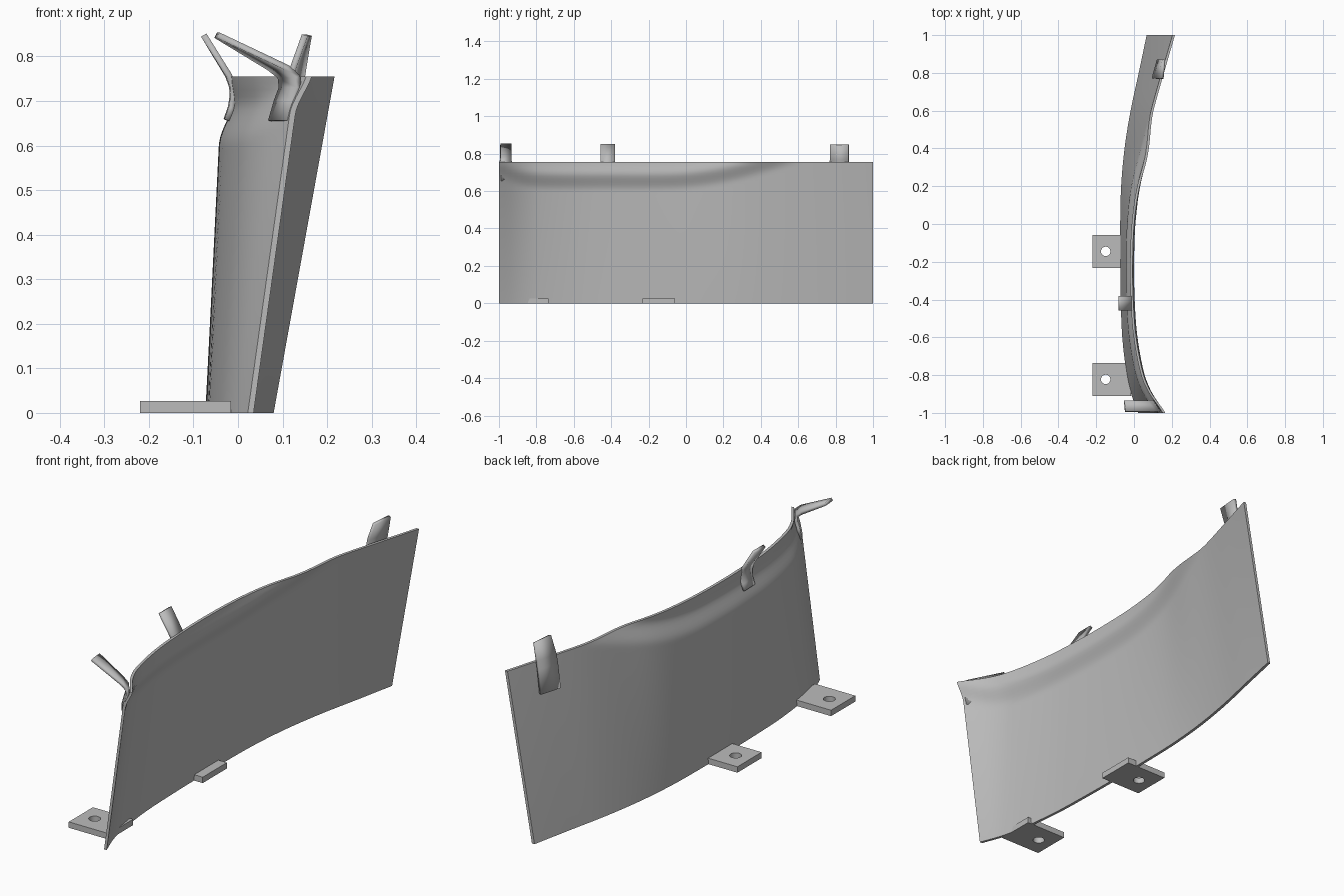
import bpy, bmesh, math

cube = bpy.data.objects.get("Cube")
if cube:
    bpy.data.objects.remove(cube)

grey = bpy.data.materials.new("plain grey")
grey.use_nodes = True
COLOUR = (0.5, 0.5, 0.5, 1)
grey.diffuse_color = COLOUR
grey.node_tree.nodes["Principled BSDF"].inputs["Base Color"].default_value = COLOUR

THICK = 0.013
HEIGHT = 0.755
# Wall stations along y: (y, foot x, lean, lip height)
STATIONS = [(-1, .022, .14, .72), (-.9, -.015, .105, .675), (-.8, -.038, .08, .657),
            (-.6, -.062, .06, .652), (-.4, -.07, .05, .652), (-.2, -.073, .05, .652),
            (0, -.073, .06, .658), (.2, -.068, .085, .685), (.4, -.05, .125, .735),
            (.6, -.018, .143, .8), (.8, .025, .16, .86), (1, .067, .181, .9)]


def station(y):
    """Smooth cubic interpolation of the wall stations."""
    i = max(0, min(len(STATIONS) - 2, sum(s[0] <= y for s in STATIONS) - 1))
    p = [STATIONS[max(0, min(len(STATIONS) - 1, i + k))] for k in (-1, 0, 1, 2)]
    h = p[2][0] - p[1][0]
    t = (y - p[1][0]) / h
    out = []
    for c in (1, 2, 3):
        m0 = (p[2][c] - p[0][c]) / (p[2][0] - p[0][0]) * h
        m1 = (p[3][c] - p[1][c]) / (p[3][0] - p[1][0]) * h
        out.append((2*t**3 - 3*t*t + 1) * p[1][c] + (t**3 - 2*t*t + t) * m0
                   + (3*t*t - 2*t**3) * p[2][c] + (t**3 - t*t) * m1)
    return out


def smooth(t):
    t = max(0, min(1, t))
    return t * t * (3 - 2 * t)


def wall_x(y, z):
    foot, lean, lip = station(y)
    d = z - lip
    bulge = smooth((d + .05) / .1) - .45 * smooth((d - .03) / .08)
    return foot + lean * z + .027 * bulge


def finish(name, bm, angle=35):
    bmesh.ops.recalc_face_normals(bm, faces=bm.faces)
    mesh = bpy.data.meshes.new(name)
    bm.to_mesh(mesh)
    bm.free()
    mesh.materials.append(grey)
    obj = bpy.data.objects.new(name, mesh)
    bpy.context.collection.objects.link(obj)
    bpy.ops.object.select_all(action="DESELECT")
    bpy.context.view_layer.objects.active = obj
    obj.select_set(True)
    bpy.ops.object.shade_smooth_by_angle(angle=math.radians(angle))
    return obj


# Curved wall: a grid bent to shape, then thickened sideways
bm = bmesh.new()
bmesh.ops.create_grid(bm, x_segments=64, y_segments=50, size=1)
for v in bm.verts:
    y, z = v.co.x, (v.co.y + 1) / 2 * HEIGHT
    v.co = (wall_x(y, z), y, z)
sheet = bmesh.ops.extrude_face_region(bm, geom=bm.faces[:])
for v in sheet["geom"]:
    if isinstance(v, bmesh.types.BMVert):
        v.co.x += THICK
finish("curved_wall", bm)


# Bent clips: ribbon between two y edges, rows of (x at first, x at second, z)
def clip(name, y_first, y_second, rows, thick=.014):
    bm = bmesh.new()
    edges = [(bm.verts.new((a, y_first, z)), bm.verts.new((b, y_second, z)))
             for a, b, z in rows]
    for (a, b), (c, d) in zip(edges, edges[1:]):
        bm.faces.new((a, b, d, c))
    obj = finish(name, bm)
    mod = obj.modifiers.new("thickness", "SOLIDIFY")
    mod.thickness = thick
    mod.offset = 0


clip("front_clip", -.993, -.935,
     [(.115, .073, .655), (.126, .086, .7), (.137, .097, .73),
      (.134, .094, .755), (.11, .07, .775), (-.045, -.05, .848)])
clip("middle_clip", -.457, -.38,
     [(-.024, -.026, .657), (-.014, -.016, .685), (-.01, -.012, .71),
      (-.011, -.013, .732), (-.02, -.022, .757), (-.077, -.077, .848)])
clip("rear_clip", .77, .87,
     [(.1, .128, .62), (.114, .14, .73), (.122, .146, .77), (.15, .159, .848)])


# Foot tabs: plates with a round bolt hole
def tab(name, y, half=.0875, hole=.025, top=.027, left=-.22, right=-.016, hole_x=-.15):
    bm = bmesh.new()
    corners = [(left, y - half), (right, y - half), (right, y + half), (left, y + half)]
    outer = [bm.verts.new((px, py, 0)) for px, py in corners]
    n = 24
    ring = [bm.verts.new((hole_x + hole * math.cos(math.tau * i / n),
                          y + hole * math.sin(math.tau * i / n), 0)) for i in range(n)]
    rim = [bm.edges.new((loop[i], loop[i - 1])) for loop in (outer, ring)
           for i in range(len(loop))]
    bmesh.ops.triangle_fill(bm, edges=rim, use_beauty=True)
    up = bmesh.ops.extrude_face_region(bm, geom=bm.faces[:])
    for v in up["geom"]:
        if isinstance(v, bmesh.types.BMVert):
            v.co.z = top
    finish(name, bm)


tab("front_foot_tab", -.8225)
tab("middle_foot_tab", -.145)
